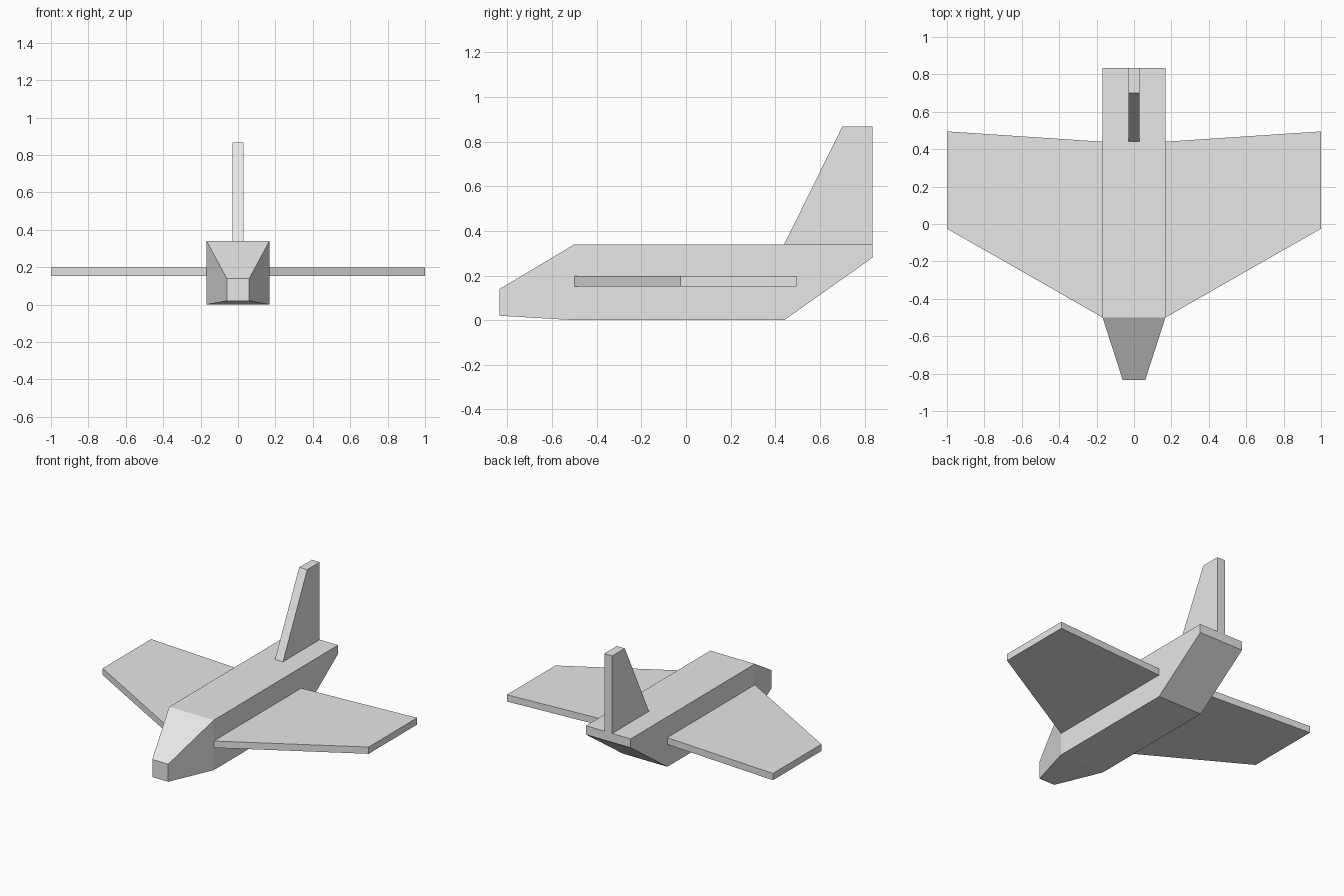
import bpy
import bmesh
from mathutils import Vector

cube = bpy.data.objects.get("Cube")
if cube:
    bpy.data.objects.remove(cube, do_unlink=True)

# Single plain grey paint
GREY = (0.8, 0.8, 0.8, 1)
paint = bpy.data.materials.new("light_grey")
paint.use_nodes = True
paint.diffuse_color = GREY
paint.node_tree.nodes["Principled BSDF"].inputs["Base Color"].default_value = GREY


def finish(name, bm):
    """Turn a bmesh into a flat shaded, painted object."""
    bmesh.ops.recalc_face_normals(bm, faces=bm.faces)
    mesh = bpy.data.meshes.new(name)
    bm.to_mesh(mesh)
    bm.free()
    mesh.materials.append(paint)
    obj = bpy.data.objects.new(name, mesh)
    bpy.context.collection.objects.link(obj)
    return obj


def loft(name, stations):
    """Join rectangular sections given as (y, half width, bottom, top)."""
    bm = bmesh.new()
    rings = [[bm.verts.new(p) for p in
              ((-w, y, low), (w, y, low), (w, y, high), (-w, y, high))]
             for y, w, low, high in stations]
    for a, b in zip(rings, rings[1:]):
        for i in range(4):
            j = (i + 1) % 4
            bm.faces.new((a[i], a[j], b[j], b[i]))
    bm.faces.new(rings[0])
    bm.faces.new(rings[-1])
    return finish(name, bm)


def slab(name, outline, thickness):
    """Extrude a flat outline along a thickness vector."""
    bm = bmesh.new()
    face = bm.faces.new([bm.verts.new(p) for p in outline])
    grown = bmesh.ops.extrude_face_region(bm, geom=[face], use_keep_orig=True)
    verts = [v for v in grown["geom"] if isinstance(v, bmesh.types.BMVert)]
    bmesh.ops.translate(bm, verts=verts, vec=Vector(thickness))
    return finish(name, bm)


# Fuselage: tapered nose, box body, tail rising from below
BODY = 0.168
TOP = 0.34
TAIL = 0.835
loft("fuselage", [(-TAIL, 0.06, 0.02, 0.14),
                  (-0.5, BODY, 0, TOP),
                  (0.44, BODY, 0, TOP),
                  (TAIL, BODY, 0.28, TOP)])

# Swept wings, mirrored across the body
wing_plan = [(BODY, -0.5), (1, -0.025), (1, 0.495), (BODY, 0.44)]
wings = slab("wings", [(x, y, 0.152) for x, y in wing_plan], (0, 0, 0.046))
mirror = wings.modifiers.new("mirror", "MIRROR")
mirror.use_mirror_merge = False

# Upright tail fin
FIN = 0.03
fin_side = [(0.44, TOP), (TAIL, TOP), (TAIL, 0.867), (0.7, 0.867)]
slab("tail_fin", [(-FIN, y, z) for y, z in fin_side], (2 * FIN, 0, 0))
